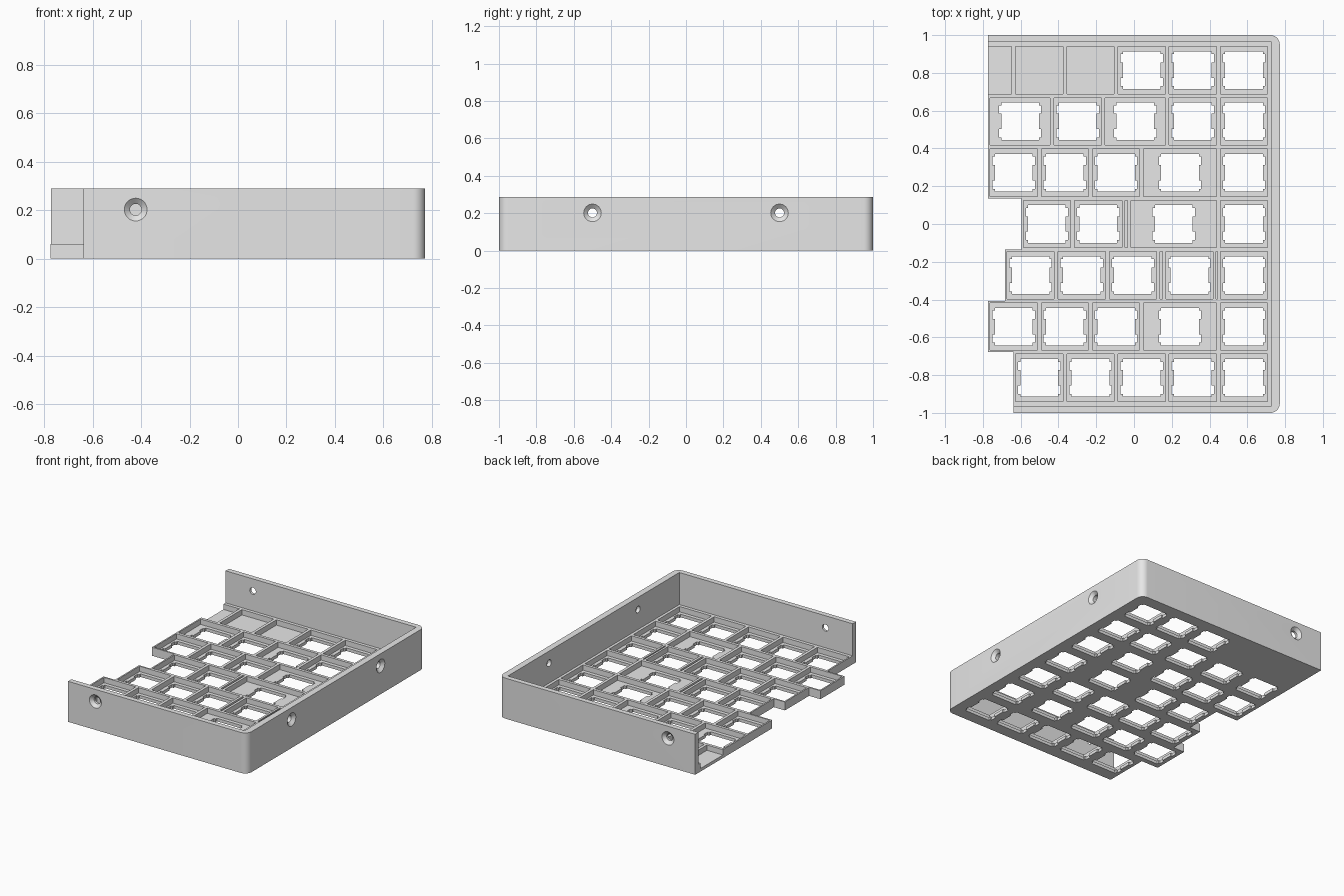
import bpy, bmesh, math
from mathutils import Vector

if "Cube" in bpy.data.objects:
    bpy.data.objects.remove(bpy.data.objects["Cube"])

U, V = 0.271, 0.2715             # key pitch across and along
RIGHT = 0.718                    # right edge of the key field
LEFT, OUT = -0.772, 0.772        # outer sides
IN_X, IN_Y = 0.727, 0.963        # inner faces of the walls
FLOOR, RIB_TOP, WALL_TOP = 0.022, 0.06, 0.288
RIB = 0.0105                     # half a rib
FRONT_END = RIGHT - 5 * U        # left end of the front wall

grey = bpy.data.materials.new("light grey plastic")
grey.use_nodes = True
grey.diffuse_color = (0.8, 0.8, 0.8, 1)
grey.node_tree.nodes["Principled BSDF"].inputs["Base Color"].default_value = (0.8, 0.8, 0.8, 1)


def prism(bm, points, z0, z1):
    """Add an upright solid with the given outline."""
    low = [bm.verts.new((x, y, z0)) for x, y in points]
    high = [bm.verts.new((x, y, z1)) for x, y in points]
    bm.faces.new(low[::-1])
    bm.faces.new(high)
    for i in range(len(points)):
        j = (i + 1) % len(points)
        bm.faces.new((low[i], low[j], high[j], high[i]))


def screw_cutter(bm, origin, inward):
    """Add a countersunk bore running inward from the outer wall face."""
    inward = Vector(inward)
    side = inward.cross(Vector((0, 0, 1)))
    rings = []
    for depth, r in ((-0.01, 0.0585), (0.02, 0.024), (0.07, 0.024)):
        centre = Vector(origin) + inward * depth
        ring = []
        for k in range(32):
            a = math.tau * k / 32
            ring.append(bm.verts.new(centre + side * r * math.cos(a) + Vector((0, 0, r * math.sin(a)))))
        rings.append(ring)
    bm.faces.new(rings[0])
    bm.faces.new(rings[-1])
    for a, b in zip(rings, rings[1:]):
        for k in range(32):
            n = (k + 1) % 32
            bm.faces.new((a[k], a[n], b[n], b[k]))


def finish(bm, name):
    bmesh.ops.recalc_face_normals(bm, faces=bm.faces[:])
    mesh = bpy.data.meshes.new(name)
    bm.to_mesh(mesh)
    bm.free()
    mesh.materials.append(grey)
    obj = bpy.data.objects.new(name, mesh)
    bpy.context.collection.objects.link(obj)
    return obj


def carve(obj, cutters):
    """Subtract the cutters, bake the result and remove them."""
    for cutter in cutters:
        cutter.hide_render = True
        mod = obj.modifiers.new(cutter.name, 'BOOLEAN')
        mod.operation, mod.solver, mod.object = 'DIFFERENCE', 'EXACT', cutter
    bpy.context.view_layer.update()
    graph = bpy.context.evaluated_depsgraph_get()
    baked = bpy.data.meshes.new_from_object(obj.evaluated_get(graph))
    obj.modifiers.clear()
    obj.data = baked
    for cutter in cutters:
        bpy.data.objects.remove(cutter)


def rect(x0, x1, y0, y1):
    return [(x0, y0), (x1, y0), (x1, y1), (x0, y1)]


def switch_outline(cx, cy):
    """Square switch opening with two clip notches on each side."""
    a, b, lo, hi = 0.0995, 0.112, 0.041, 0.085
    quarter = [(b, lo), (b, hi), (a, hi), (a, a)]
    start = [(a, lo)] + quarter
    right = [(x, -y) for x, y in start[::-1]] + start
    left = [(-x, -y) for x, y in right]
    return [(cx + x, cy + y) for x, y in right + left]


# Rows from back to front, keys from right to left, widths in key units:
# "g" is a narrow spacer, "b" a blank pocket
rows = [
    [(1, ""), (1, ""), (1, ""), (1, "b"), (1, "b"), (0.5, "b")],
    [(1, ""), (1, ""), (1.25, ""), (1, ""), (1.25, "")],
    [(1, ""), (1.5, ""), (1, ""), (1, ""), (1, "")],
    [(1, ""), (1.75, ""), (0.1, "g"), (1, ""), (1, "")],
    [(1, ""), (0.065, "g"), (1, ""), (0.105, "g"), (1, ""), (1, ""), (1, "")],
    [(1, ""), (1.5, ""), (1, ""), (1, ""), (1, "")],
    [(1, "")] * 5,
]

# Key plate: stepped outline, with pockets and switch openings
pockets, openings = bmesh.new(), bmesh.new()
outline = [(IN_X, -IN_Y), (IN_X, IN_Y)]
for r, row in enumerate(rows):
    cy = (3 - r) * V
    edge = RIGHT
    for width, kind in row:
        x1, x0 = edge, edge - width * U
        edge = x0
        margin = (x1 - x0) * 0.25 if kind == "g" else RIB
        open_end = width == 0.5
        prism(pockets, rect(-0.9 if open_end else x0 + margin, x1 - margin,
                            cy - V / 2 + RIB, cy + V / 2 - RIB), FLOOR, 0.2)
        if kind == "":
            prism(openings, switch_outline((x0 + x1) / 2, cy), -0.1, 0.15)
    top = IN_Y if r == 0 else cy + V / 2
    bottom = -IN_Y if r == 6 else cy - V / 2
    if abs(outline[-1][0] - edge) < 1e-5:
        outline[-1] = (edge, bottom)
    else:
        outline += [(edge, top), (edge, bottom)]

bm = bmesh.new()
prism(bm, outline, 0, RIB_TOP)
key_plate = finish(bm, "key_plate")
carve(key_plate, [finish(pockets, "pocket_cutter"), finish(openings, "switch_cutter")])

# Surrounding wall on three sides with rounded outer corners
radius = 0.05


def corner(sign, a0):
    pts = []
    for k in range(9):
        a = math.radians(a0 + 90 * k / 8)
        pts.append((OUT - radius + radius * math.cos(a),
                    sign * (1 - radius) + radius * math.sin(a)))
    return pts


wall_outline = [(FRONT_END, -1)] + corner(-1, -90) + corner(1, 0)
wall_outline += [(LEFT, 1), (LEFT, IN_Y), (IN_X, IN_Y), (IN_X, -IN_Y), (FRONT_END, -IN_Y)]
bm = bmesh.new()
prism(bm, wall_outline, 0, WALL_TOP)
case_wall = finish(bm, "case_wall")

# Countersunk screw holes
bm = bmesh.new()
for y in (-0.5, 0.5):
    screw_cutter(bm, (OUT, y, 0.202), (-1, 0, 0))
screw_cutter(bm, (-0.422, -1, 0.202), (0, 1, 0))
screw_cutter(bm, (-0.558, 1, 0.202), (0, -1, 0))
carve(case_wall, [finish(bm, "screw_cutter")])

# Smooth the rounded corners and bores, keep edges sharp
bpy.ops.object.select_all(action='DESELECT')
case_wall.select_set(True)
bpy.context.view_layer.objects.active = case_wall
bpy.ops.object.shade_smooth_by_angle(angle=math.radians(30))
